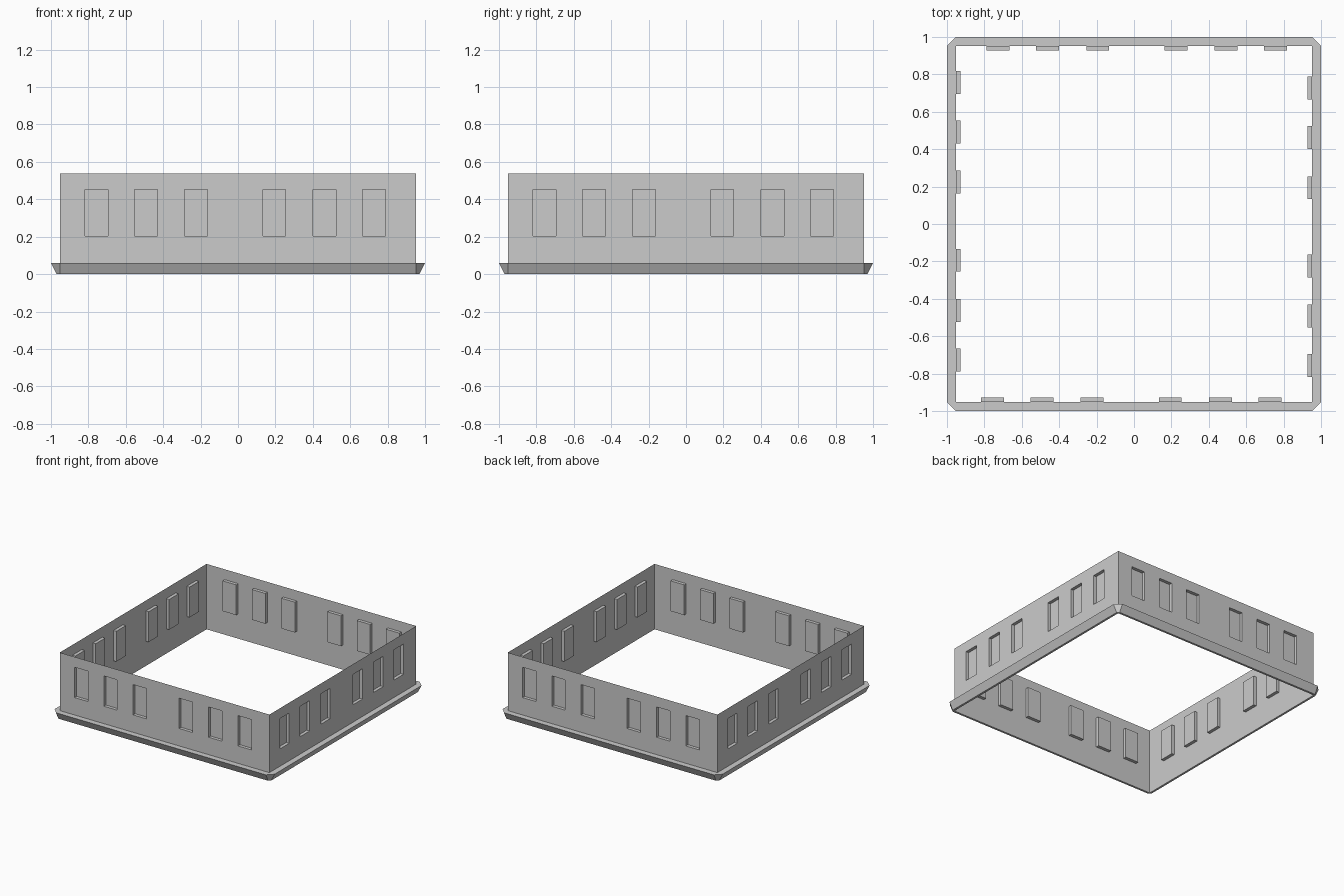
import bpy, bmesh
from math import pi
from mathutils import Matrix

if "Cube" in bpy.data.objects:
    bpy.data.objects.remove(bpy.data.objects["Cube"])

W, H = 0.953, 0.537            # wall half width and height
INNER = 0.927                  # depth plane of the window recesses
Z0, Z1 = 0.203, 0.452          # window sill and head
HALF = 0.061                   # window half width
CENTRES = [-0.757, -0.492, -0.225, 0.194, 0.462, 0.727]


def finish(bm, name):
    mesh = bpy.data.meshes.new(name)
    bm.to_mesh(mesh)
    bm.free()
    obj = bpy.data.objects.new(name, mesh)
    bpy.context.collection.objects.link(obj)
    return obj


# One storey wall facing -y, with recessed windows, turned to each side
def wall(name, turn):
    bm = bmesh.new()

    def quad(*pts):
        bm.faces.new([bm.verts.new(p) for p in pts])

    xs = [-W] + [c + s * HALF for c in CENTRES for s in (-1, 1)] + [W]
    zs = [0, Z0, Z1, H]
    for i, (a, b) in enumerate(zip(xs, xs[1:])):
        for j, (c, d) in enumerate(zip(zs, zs[1:])):
            if i % 2 and j == 1:
                rim = [(a, c), (b, c), (b, d), (a, d)]
                quad(*[(x, -INNER, z) for x, z in rim])
                for (x, z), (u, v) in zip(rim, rim[1:] + rim[:1]):
                    quad((x, -W, z), (u, -W, v), (u, -INNER, v), (x, -INNER, z))
            else:
                quad((a, -W, c), (b, -W, c), (b, -W, d), (a, -W, d))
    bmesh.ops.remove_doubles(bm, verts=bm.verts, dist=1e-5)
    bm.transform(Matrix.Rotation(turn, 4, 'Z'))
    finish(bm, name)


for k, side in enumerate(("front", "right", "back", "left")):
    wall(side + "_wall", k * pi / 2)


# Flared base ledge with chamfered corners
def ring(bm, r, z):
    corners = []
    for sx, sy in ((-1, -1), (1, -1), (1, 1), (-1, 1)):
        pair = [(sx * r, sy * W), (sx * W, sy * r)]
        corners += pair if sx == sy else pair[::-1]
    return [bm.verts.new((x, y, z)) for x, y in corners]


bm = bmesh.new()
rings = [ring(bm, r, z) for r, z in ((W, 0), (0.97, 0), (1.0, 0.06), (W, 0.06))]
for lo, hi in zip(rings, rings[1:]):
    for i in range(8):
        j = (i + 1) % 8
        bm.faces.new((lo[i], lo[j], hi[j], hi[i]))
bmesh.ops.remove_doubles(bm, verts=bm.verts, dist=1e-5)
finish(bm, "base_ledge")
